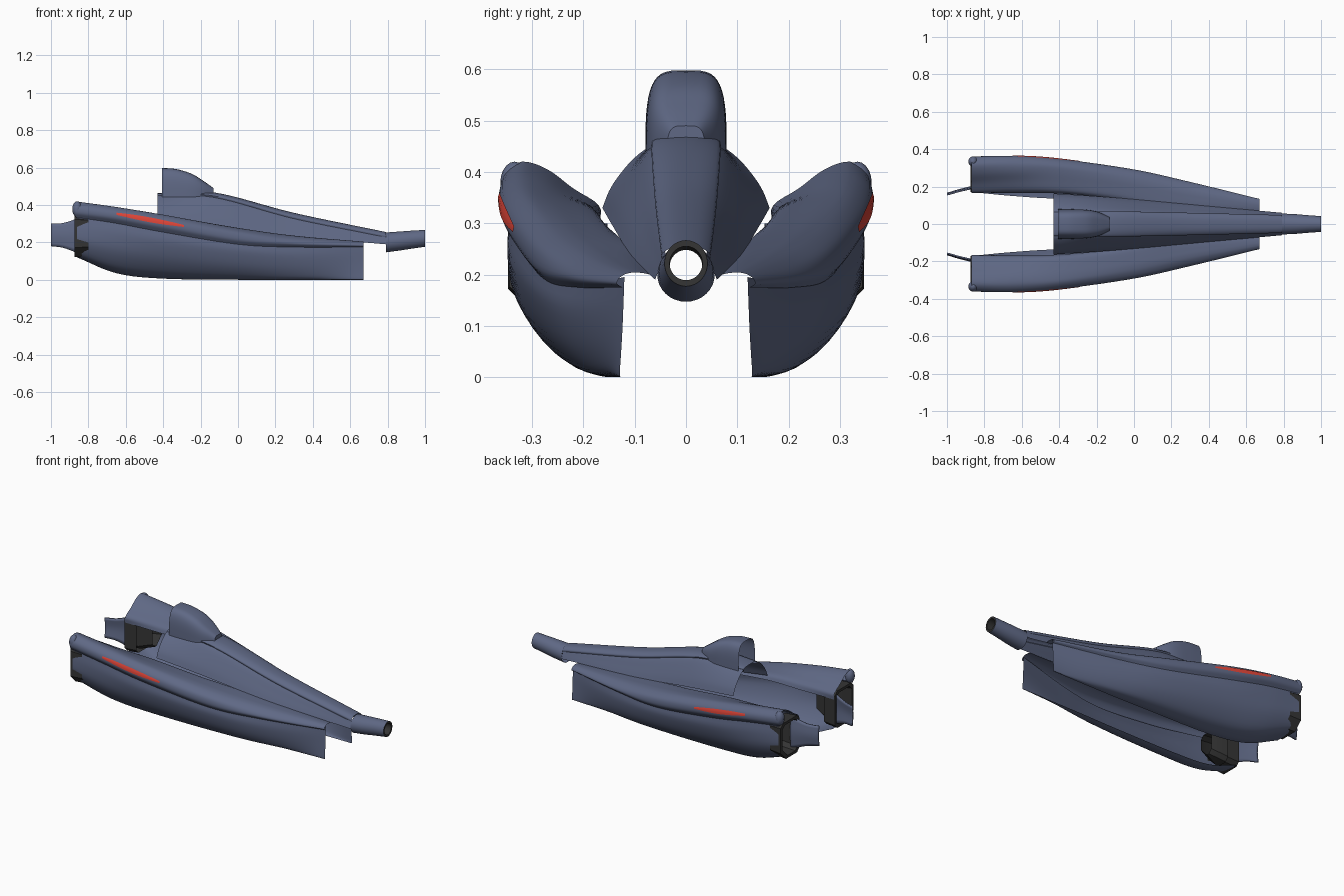
import bpy, bmesh
from math import sin, cos, pi, copysign
from mathutils import Vector


def material(name, rgb):
    m = bpy.data.materials.new(name)
    m.diffuse_color = (*rgb, 1)
    return m


BODY = material("slate_blue", (0.115, 0.14, 0.235))
DARK = material("dark_metal", (0.035, 0.035, 0.035))
RED = material("red", (0.75, 0.06, 0.04))


def spline(pts, n):
    """Smooth curve through points, n steps per span."""
    ext = [2 * pts[0] - pts[1]] + pts + [2 * pts[-1] - pts[-2]]
    out = []
    for i in range(1, len(ext) - 2):
        a, b, c, d = ext[i - 1:i + 3]
        for k in range(n):
            t = k / n
            m0, m1 = (c - a) / 2, (d - b) / 2
            out.append((2*t**3 - 3*t*t + 1) * b + (t**3 - 2*t*t + t) * m0
                       + (3*t*t - 2*t**3) * c + (t**3 - t*t) * m1)
    return out + [pts[-1].copy()]


def grid(stations, nx=6, ns=4):
    """stations: {x: flat y,z list} -> smooth grid of points, rows along x."""
    rows = [spline([Vector((x, s[i], s[i + 1])) for i in range(0, len(s), 2)], ns)
            if ns > 1 else [Vector((x, s[i], s[i + 1])) for i in range(0, len(s), 2)]
            for x, s in stations.items()]
    if nx == 1:
        return rows
    cols = [spline([r[j] for r in rows], nx) for j in range(len(rows[0]))]
    return [list(r) for r in zip(*cols)]


def surface(name, rows, mat=BODY, mirror=False, closed=False, cap=None, thick=0, angle=40):
    bm = bmesh.new()
    vs = [[bm.verts.new(p) for p in r] for r in rows]
    n = len(rows[0])
    for a, b in zip(vs, vs[1:]):
        for j in range(n if closed else n - 1):
            k = (j + 1) % n
            bm.faces.new((a[j], b[j], b[k], a[k]))
    if cap is not None:
        bm.faces.new(vs[cap])
    me = bpy.data.meshes.new(name)
    bm.to_mesh(me)
    bm.free()
    ob = bpy.data.objects.new(name, me)
    bpy.context.collection.objects.link(ob)
    me.materials.append(mat)
    if thick:
        ob.modifiers.new("thickness", 'SOLIDIFY').thickness = thick
    if mirror:
        m = ob.modifiers.new("mirror", 'MIRROR')
        m.use_axis = (False, True, False)
        m.use_mirror_merge = False
    bpy.ops.object.select_all(action='DESELECT')
    ob.select_set(True)
    bpy.context.view_layer.objects.active = ob
    bpy.ops.object.shade_smooth_by_angle(angle=angle * pi / 180)
    return ob


# Rolled upper edge of the side pods, inner edge to outer tuck
roll = grid({
    -0.87: [.168, .30, .17, .335, .22, .368, .27, .405, .32, .42, .355, .395, .36, .36, .343, .335],
    -0.65: [.166, .30, .18, .332, .23, .358, .28, .383, .325, .388, .358, .365, .363, .33, .342, .302],
    -0.40: [.163, .30, .18, .325, .23, .338, .28, .347, .315, .345, .343, .32, .347, .285, .327, .255],
    0.0: [.130, .272, .15, .275, .19, .277, .225, .277, .257, .27, .285, .25, .291, .215, .275, .19],
    0.3: [.103, .235, .12, .236, .14, .236, .165, .235, .19, .229, .215, .213, .225, .193, .21, .175],
    0.67: [.070, .20, .085, .203, .10, .204, .11, .203, .12, .20, .131, .192, .134, .182, .124, .175],
}, 10)
surface("pod_rolled_edge", roll, mirror=True)

# Lower hull of the pods, from the roll down to the keel
hull = grid({
    -0.86: [.338, .345, .347, .27, .342, .20, .30, .135, .225, .122, .17, .12],
    -0.65: [.340, .31, .347, .24, .330, .15, .27, .065, .195, .038, .15, .036],
    -0.40: [.325, .262, .330, .20, .300, .11, .24, .035, .175, .009, .135, .007],
    0.0: [.273, .196, .277, .15, .253, .075, .21, .020, .165, .002, .13, .001],
    0.3: [.208, .180, .213, .13, .200, .065, .175, .015, .150, .002, .125, .0],
    0.67: [.120, .195, .122, .14, .124, .09, .127, .04, .129, .005, .125, .0],
}, 8)
surface("pod_hull", hull, mirror=True)

# Red light strips, a tapered patch lifted off the roll
strip = []
for r in roll:
    if -0.67 < r[0].x < -0.28:
        c = (r[22] + r[21]) / 2
        w = 0.35 + 0.65 * sin(pi * (r[0].x + 0.67) / 0.39)
        strip.append([c + (p - c) * w + Vector((0, .003, 0.001)) for p in r[20:24]])
surface("red_strip", strip, RED, mirror=True)

# Rounded rear tip of the roll
tip = [[Vector((-0.86 - .026 * cos(a), .334 + .028 * sin(a) * sin(b), .378 + .042 * sin(a) * cos(b)))
        for b in [2 * pi * k / 20 for k in range(20)]] for a in [0.02 + 3.1 * i / 10 for i in range(11)]]
surface("roll_tip", tip, mirror=True, closed=True)

# Dark exhaust frames inside the pod ends
frame = []
for x, d in ((-.80, .004), (-.875, .0), (-.875, .016), (-.80, .022), (-.72, .045)):
    y0, y1, z0, z1 = .17 + d, .347 - d, .122 + d, .345 - d
    c = .022
    pts = [(y0 + c, z1), (y1 - c, z1), (y1, z1 - c), (y1, z0 + .05), (y1 - .05, z0),
           (y0 + c, z0), (y0, z0 + c), (y0, z1 - c)]
    frame.append([Vector((x, y, z)) for y, z in reversed(pts)])
surface("exhaust_frame", frame, DARK, mirror=True, closed=True, angle=30)

# Rear steering vanes with concave upper and lower edges
vane = grid({
    -1.0: [.160, .30, .167, .24, .160, .18],
    -0.93: [.180, .305, .188, .24, .180, .170],
    -0.84: [.200, .335, .210, .24, .200, .135],
})
surface("rear_vane", vane, mirror=True, thick=.008)

# Fuselage sides
side = grid({
    -0.43: [.055, .452, .075, .447, .11, .418, .145, .372, .163, .33],
    -0.13: [.058, .448, .078, .425, .105, .38, .128, .335, .143, .295],
    0.30: [.052, .335, .066, .312, .08, .285, .094, .258, .105, .234],
    0.79: [.040, .24, .045, .23, .05, .217, .055, .204, .06, .19],
}, 8)
surface("fuselage_side", side, mirror=True)

# Raised spine along the top, with a small lip at each seam
spine = grid({
    -0.43: [-.058, .440, -.062, .455, -.03, .462, .03, .462, .062, .455, .058, .440],
    -0.13: [-.062, .435, -.066, .453, -.03, .466, .03, .466, .066, .453, .062, .435],
    0.30: [-.056, .323, -.058, .34, -.028, .356, .028, .356, .058, .34, .056, .323],
    0.79: [-.046, .225, -.046, .24, -.022, .254, .022, .254, .046, .24, .046, .225],
}, 8)
surface("spine", spine)

# Canopy hump, open at the back
keys = spline([Vector(v) for v in ((-.405, .079, .598), (-.33, .079, .592), (-.25, .076, .568),
                                   (-.19, .064, .532), (-.13, .036, .49))], 5)
canopy = []
for x, w, top in keys:
    row = []
    for k in range(25):
        a = pi * k / 24
        y = -w * copysign(abs(cos(a)) ** .5, cos(a))
        row.append(Vector((x, y, .442 + (top - .442) * abs(sin(a)) ** .6)))
    canopy.append(row)
surface("canopy", canopy, cap=-1)


# Nose tube, with a dark rim and bore
def ring(x, z, ry, rz):
    return [Vector((x, ry * sin(2 * pi * k / 32), z + rz * cos(2 * pi * k / 32))) for k in range(32)]


surface("nose_tube", [ring(.79, .200, .056, .053), ring(.86, .207, .053, .051),
                      ring(.93, .215, .047, .048), ring(1, .222, .042, .045)], closed=True)
surface("nose_bore", [ring(1, .222, .042, .045), ring(1, .222, .032, .033),
                      ring(.80, .215, .032, .033)], DARK, closed=True)
